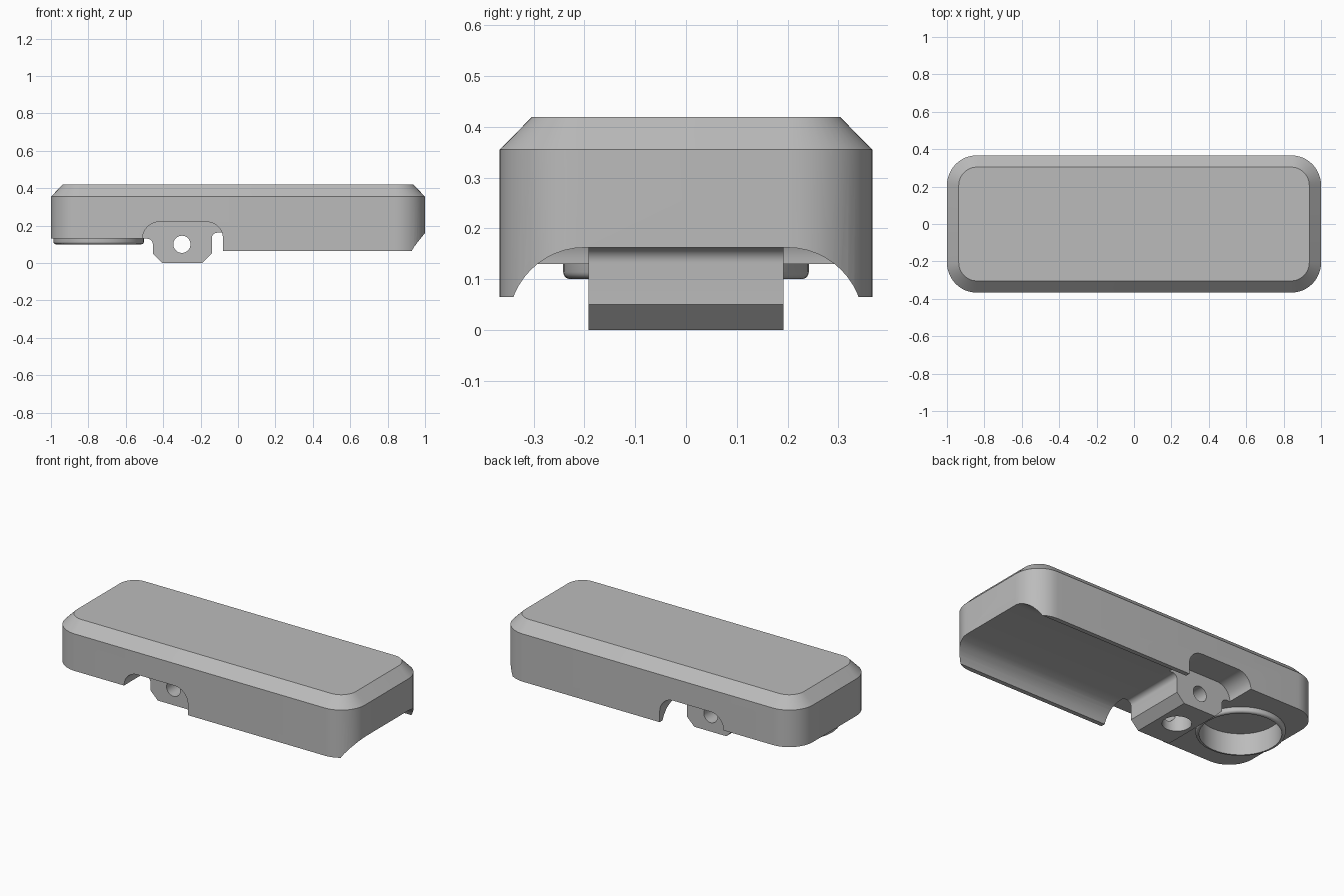
import bpy, bmesh
from math import sin, cos, pi, radians
from mathutils import Vector

cube = bpy.data.objects.get("Cube")
if cube:
    bpy.data.objects.remove(cube, do_unlink=True)

grey = bpy.data.materials.new("plain_grey")
grey.use_nodes = True
COLOUR = (0.5, 0.5, 0.5, 1)
grey.diffuse_color = COLOUR
grey.node_tree.nodes["Principled BSDF"].inputs["Base Color"].default_value = COLOUR


def arc(cx, cy, r, start, end, steps=12):
    angles = [radians(start + (end - start) * i / steps) for i in range(steps + 1)]
    return [(cx + r * cos(a), cy + r * sin(a)) for a in angles]


def loft(name, rings, closed=False):
    """Bridge successive rings of 3D points; cap the ends, or join last to first."""
    bm = bmesh.new()
    loops = [[bm.verts.new(p) for p in ring] for ring in rings]
    n = len(loops[0])
    pairs = list(zip(loops, loops[1:]))
    if closed:
        pairs.append((loops[-1], loops[0]))
    else:
        bm.faces.new(loops[0])
        bm.faces.new(loops[-1])
    for low, high in pairs:
        for i in range(n):
            j = (i + 1) % n
            bm.faces.new((low[i], low[j], high[j], high[i]))
    bmesh.ops.recalc_face_normals(bm, faces=bm.faces)
    mesh = bpy.data.meshes.new(name)
    bm.to_mesh(mesh)
    bm.free()
    mesh.materials.append(grey)
    obj = bpy.data.objects.new(name, mesh)
    bpy.context.collection.objects.link(obj)
    return obj


def prism(name, profile, axis, start, end):
    """Extrude a 2D profile along the given axis."""
    def place(p, d):
        return {"x": (d, *p), "y": (p[0], d, p[1]), "z": (*p, d)}[axis]
    return loft(name, [[place(p, d) for p in profile] for d in (start, end)])


def activate(obj):
    bpy.ops.object.select_all(action="DESELECT")
    obj.select_set(True)
    bpy.context.view_layer.objects.active = obj


def cut(obj, cutter):
    activate(obj)
    mod = obj.modifiers.new("cut", "BOOLEAN")
    mod.operation, mod.solver, mod.object = "DIFFERENCE", "EXACT", cutter
    bpy.ops.object.modifier_apply(modifier=mod.name)
    bpy.data.objects.remove(cutter, do_unlink=True)


def rounded_rect(hx, hy, r, z):
    pts = []
    for sx, sy, a in ((1, 1, 0), (-1, 1, 90), (-1, -1, 180), (1, -1, 270)):
        pts += arc(sx * (hx - r), sy * (hy - r), r, a, a + 90)
    return [(x, y, z) for x, y in pts]


# Main body: rounded slab with a chamfered top
body = loft("body", [rounded_rect(1, 0.367, 0.16, 0.065),
                     rounded_rect(1, 0.367, 0.16, 0.355),
                     rounded_rect(0.937, 0.304, 0.097, 0.419)])

# Long arched channel underneath, open at the +x end
half = arc(0.2, 0.0125, 0.1495, 0, 90)
channel = half + [(-y, z) for y, z in reversed(half)]
channel = [(0.3495, -0.1)] + channel + [(-0.3495, -0.1)]
cut(body, prism("channel_cutter", channel, "x", -0.3, 1.2))

# Raised underside at the -x end
step = [(-1.2, -0.1), (-0.3, -0.1), (-0.3, 0.13), (-1.2, 0.13)]
cut(body, prism("step_cutter", step, "y", -0.5, 0.5))

# Rounded notch across both side walls
notch = [(-0.51, -0.1)] + arc(-0.42, 0.13, 0.09, 180, 90) \
    + arc(-0.17, 0.13, 0.09, 90, 0) + [(-0.08, -0.1)]
cut(body, prism("notch_cutter", notch, "y", -0.5, 0.5))

# Round pocket inside the lip
RING_X, RING_IN, RING_OUT = -0.745, 0.222, 0.242
cut(body, prism("pocket_cutter", arc(RING_X, 0, RING_IN, 0, 352.5, 47), "z", 0, 0.23))

# Mounting block with filleted roots and chamfered foot
block = [(-0.405, 0), (-0.19, 0), (-0.14, 0.05)] + arc(-0.11, 0.132, 0.03, 180, 90, 8) \
    + [(-0.08, 0.162), (-0.08, 0.24), (-0.51, 0.24), (-0.51, 0.13)] \
    + arc(-0.487, 0.098, 0.032, 90, 0, 8) + [(-0.455, 0.05)]
clip = prism("mounting_block", block, "y", -0.192, 0.192)
cut(clip, prism("cross_hole_cutter", arc(-0.3, 0.1, 0.046, 0, 348.75, 31), "y", -0.5, 0.5))
cut(clip, prism("socket_cutter", arc(-0.3, 0, 0.08, 0, 348.75, 31), "z", -0.1, 0.18))

# Circular lip with a rounded outer edge
section = [(RING_IN, 0.14), (RING_IN, 0.1)] \
    + arc(RING_OUT - 0.014, 0.114, 0.014, 270, 360, 5) + [(RING_OUT, 0.14)]
turns = [2 * pi * i / 48 for i in range(48)]
lip = loft("round_lip", [[(RING_X + r * cos(a), r * sin(a), z) for r, z in section]
                         for a in turns], closed=True)

# Smooth the curved walls, keep edges crisp
for obj in (body, clip, lip):
    activate(obj)
    bpy.ops.object.shade_smooth_by_angle(angle=radians(25))
